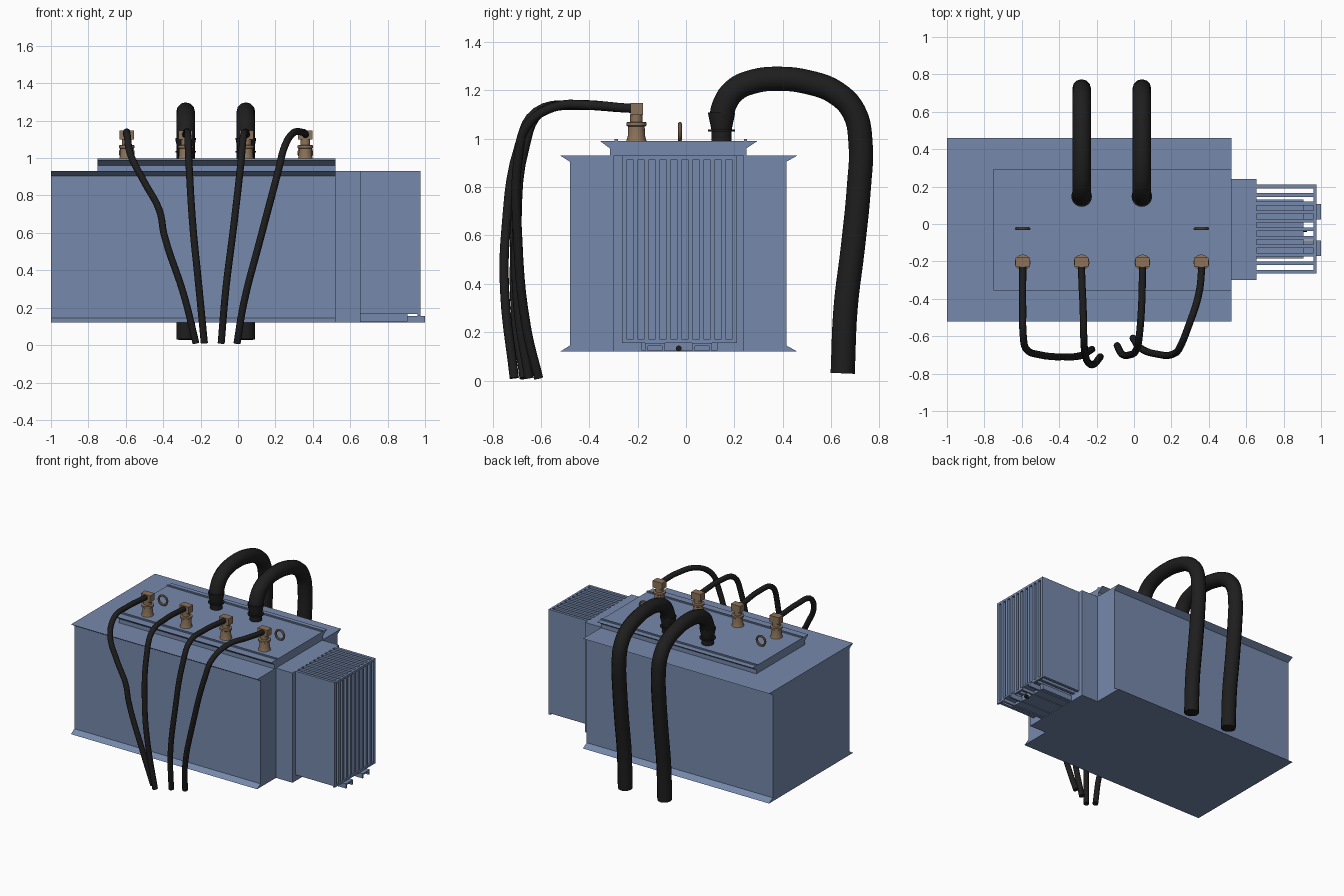
import bpy, bmesh, math
from mathutils import Vector

cube = bpy.data.objects.get("Cube")
if cube:
    bpy.data.objects.remove(cube, do_unlink=True)


def material(name, rgb):
    m = bpy.data.materials.new(name)
    m.use_nodes = True
    m.diffuse_color = (*rgb, 1)
    m.node_tree.nodes["Principled BSDF"].inputs["Base Color"].default_value = (*rgb, 1)
    return m


BLUE = material("blue grey paint", (0.18, 0.25, 0.41))
BLACK = material("black rubber", (0.013, 0.013, 0.013))
BROWN = material("brown ceramic", (0.26, 0.17, 0.10))


def finish(name, bm, mat, smooth=False):
    bmesh.ops.recalc_face_normals(bm, faces=bm.faces)
    mesh = bpy.data.meshes.new(name)
    bm.to_mesh(mesh)
    bm.free()
    mesh.materials.append(mat)
    ob = bpy.data.objects.new(name, mesh)
    bpy.context.collection.objects.link(ob)
    if smooth:
        bpy.ops.object.select_all(action="DESELECT")
        ob.select_set(True)
        bpy.context.view_layer.objects.active = ob
        bpy.ops.object.shade_smooth_by_angle(angle=math.radians(40))
    return ob


def add_box(bm, x0, x1, y0, y1, z0, z1):
    vs = bmesh.ops.create_cube(bm, size=1)["verts"]
    for v in vs:
        v.co = (x1 if v.co.x > 0 else x0, y1 if v.co.y > 0 else y0, z1 if v.co.z > 0 else z0)


def box(name, *dims, mat=BLUE):
    bm = bmesh.new()
    add_box(bm, *dims)
    return finish(name, bm, mat)


def extrude_x(name, profile, x0, x1, mat=BLUE):
    """Extrude a closed (y, z) profile along x."""
    bm = bmesh.new()
    face = bm.faces.new([bm.verts.new((x0, y, z)) for y, z in profile])
    new = bmesh.ops.extrude_face_region(bm, geom=[face])["geom"]
    verts = [g for g in new if isinstance(g, bmesh.types.BMVert)]
    bmesh.ops.translate(bm, verts=verts, vec=(x1 - x0, 0, 0))
    return finish(name, bm, mat)


def lathe(name, profile, x, y, mat, sides=20):
    """Revolve a (radius, z) profile about a vertical axis."""
    bm = bmesh.new()
    rings = []
    for r, z in profile:
        rings.append([bm.verts.new((x + r * math.cos(math.tau * i / sides),
                                    y + r * math.sin(math.tau * i / sides), z))
                      for i in range(sides)])
    for a, b in zip(rings, rings[1:]):
        for i in range(sides):
            j = (i + 1) % sides
            bm.faces.new((a[i], a[j], b[j], b[i]))
    bm.faces.new(rings[0])
    bm.faces.new(rings[-1])
    return finish(name, bm, mat, True)


def tube(name, points, radius, mat=BLACK):
    """Sweep a round section along a smooth path."""
    cu = bpy.data.curves.new(name, "CURVE")
    cu.dimensions = "3D"
    cu.bevel_depth = radius
    cu.bevel_resolution = 4
    cu.use_fill_caps = True
    cu.resolution_u = 5
    sp = cu.splines.new("BEZIER")
    sp.bezier_points.add(len(points) - 1)
    for bp, p in zip(sp.bezier_points, points):
        bp.co = p
        bp.handle_left_type = bp.handle_right_type = "AUTO"
    ob = bpy.data.objects.new(name, cu)
    bpy.context.collection.objects.link(ob)
    cu.materials.append(mat)
    return ob


# Tank: one section with flared lips at top and bottom
extrude_x("tank", [(-0.52, 0.12), (0.46, 0.12), (0.415, 0.145), (0.415, 0.905),
                   (0.46, 0.93), (-0.52, 0.93), (-0.48, 0.905), (-0.48, 0.145)], -1, 0.52)

# Lid with its own flared lip and two ridges
extrude_x("lid", [(-0.315, 0.93), (0.25, 0.93), (0.25, 0.96), (0.295, 0.99),
                  (-0.355, 0.99), (-0.315, 0.96)], -0.75, 0.52)
for side, y in (("front", -0.295), ("back", 0.24)):
    box(side + "_lid_ridge", -0.75, 0.52, y, y + 0.013, 0.985, 0.998)

# Neck between tank and radiator
box("radiator_neck", 0.52, 0.655, -0.30, 0.24, 0.12, 0.93)

# Radiator: thin fins joined by rails at the outer end
FINS, Y0, Y1, THICK = 11, -0.265, 0.21, 0.02
pitch = (Y1 - Y0 - THICK) / (FINS - 1)
fins = bmesh.new()
for i in range(FINS):
    y = Y0 + i * pitch
    add_box(fins, 0.655, 0.975, y, y + THICK, 0.165, 0.93)
finish("radiator_fins", fins, BLUE)
for level, z in (("lower", 0.155), ("upper", 0.915)):
    box(level + "_radiator_rail", 0.96, 0.975, Y0, Y1, z, z + 0.015)

# Base under the radiator, with two channel feet and a drain plug
box("radiator_base", 0.655, 0.905, -0.185, 0.13, 0.125, 0.165)
for side, y in (("right", -0.17), ("left", 0.025)):
    w, t = 0.083, 0.012
    extrude_x(side + "_channel_foot",
              [(y, 0.12), (y, 0.155), (y + w, 0.155), (y + w, 0.12), (y + w - t, 0.12),
               (y + w - t, 0.143), (y + t, 0.143), (y + t, 0.12)], 0.655, 1.0)
plug = bmesh.new()
bmesh.ops.create_cone(plug, cap_ends=True, segments=12, radius1=0.012, radius2=0.012, depth=0.03)
for v in plug.verts:
    v.co = Vector((0.91 + v.co.z, -0.03 + v.co.x, 0.133 + v.co.y))
finish("drain_plug", plug, BLACK, True)

# Bushings with square terminal caps
BUSHINGS = (-0.595, -0.28, 0.045, 0.36)
for n, x in enumerate(BUSHINGS, 1):
    lathe(f"bushing_{n}", [(0.042, 0.99), (0.036, 1.01), (0.034, 1.05), (0.042, 1.055),
                           (0.042, 1.068), (0.026, 1.07), (0.026, 1.1)], x, -0.205, BROWN)
    box(f"terminal_cap_{n}", x - 0.038, x + 0.038, -0.23, -0.178, 1.098, 1.148, mat=BROWN)

# Lifting rings
for side, x in (("right", -0.595), ("left", 0.36)):
    bpy.ops.mesh.primitive_torus_add(major_segments=24, minor_segments=8, major_radius=0.034,
                                     minor_radius=0.008, location=(x, -0.025, 1.028),
                                     rotation=(math.pi / 2, 0, 0))
    ring = bpy.context.object
    ring.name = side + "_lifting_ring"
    ring.data.materials.append(BROWN)
    bpy.ops.object.shade_smooth_by_angle()

# Heavy conduits arching over the back, with ringed collars
ARCH = [(0.147, 1.08), (0.155, 1.13), (0.2, 1.2), (0.28, 1.237), (0.38, 1.248), (0.5, 1.235),
        (0.62, 1.19), (0.695, 1.11), (0.722, 0.98), (0.715, 0.8), (0.69, 0.55),
        (0.66, 0.3), (0.648, 0.03)]
for side, x in (("right", -0.28), ("left", 0.042)):
    tube(side + "_conduit", [(x, y, z) for y, z in ARCH], 0.05)
    collar = [(0.042, 0.99), (0.042, 1.03)]
    for z in (1.03, 1.1):
        collar += [(0.055, z), (0.055, z + 0.008), (0.042, z + 0.008)]
    lathe(side + "_conduit_collar", collar, x, 0.147, BLACK)

# Thin cables from the terminals down the front
CABLES = [
    [(-0.595, -0.45, 1.138), (-0.592, -0.6, 1.12), (-0.575, -0.67, 1.02), (-0.5, -0.70, 0.87),
     (-0.42, -0.71, 0.72), (-0.395, -0.71, 0.59), (-0.29, -0.705, 0.27), (-0.225, -0.67, 0.01)],
    [(-0.272, -0.45, 1.14), (-0.268, -0.62, 1.11), (-0.262, -0.69, 0.97), (-0.24, -0.745, 0.62),
     (-0.215, -0.75, 0.37), (-0.18, -0.71, 0.01)],
    [(0.04, -0.45, 1.138), (0.028, -0.6, 1.11), (0.015, -0.665, 0.97), (-0.025, -0.70, 0.62),
     (-0.065, -0.695, 0.3), (-0.09, -0.65, 0.01)],
    [(0.345, -0.38, 1.138), (0.29, -0.55, 1.13), (0.245, -0.66, 1.05), (0.22, -0.69, 0.95),
     (0.12, -0.695, 0.57), (0.03, -0.66, 0.22), (-0.005, -0.61, 0.01)],
]
for n, (x, path) in enumerate(zip(BUSHINGS, CABLES), 1):
    tube(f"cable_{n}", [(x, -0.2, 1.125), (x, -0.26, 1.128)] + path, 0.019)
